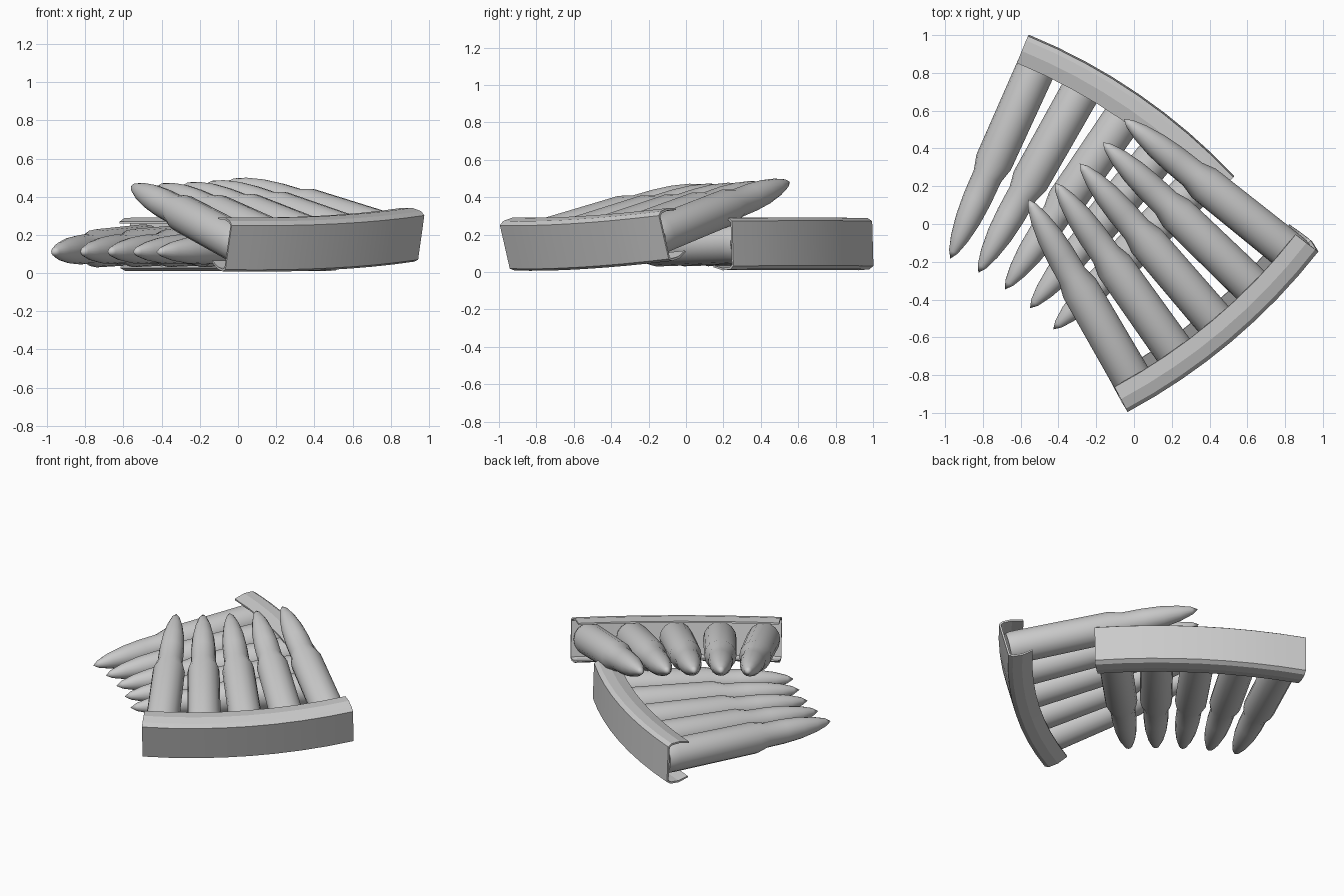
import bpy, bmesh, math
from mathutils import Vector, Matrix

cube = bpy.data.objects.get("Cube")
if cube:
    bpy.data.objects.remove(cube, do_unlink=True)

grey = bpy.data.materials.new("plain_grey")
grey.use_nodes = True
COLOUR = (0.6, 0.6, 0.6, 1)
grey.diffuse_color = COLOUR
grey.node_tree.nodes["Principled BSDF"].inputs["Base Color"].default_value = COLOUR

RADIUS = 3.1                 # arc of the clip's back wall
HALF = math.radians(12.3)    # half of the arc's angle
STEP = math.radians(5.15)    # angle between cartridges
THICK = 0.012


def make_object(name, bm, frame, angle):
    bmesh.ops.recalc_face_normals(bm, faces=bm.faces)
    mesh = bpy.data.meshes.new(name)
    bm.to_mesh(mesh)
    bm.free()
    mesh.materials.append(grey)
    obj = bpy.data.objects.new(name, mesh)
    bpy.context.collection.objects.link(obj)
    obj.matrix_world = frame
    bpy.ops.object.select_all(action="DESELECT")
    obj.select_set(True)
    bpy.context.view_layer.objects.active = obj
    bpy.ops.object.shade_smooth_by_angle(angle=math.radians(angle))
    return obj


def clip(name, frame):
    # C-shaped channel swept along an arc: local y points out, z is the height
    half = [(0, 0.12), (0.025, 0.137), (0.085, 0.14), (0.155, 0.122)]
    inner = [(0.155, 0.112), (0.085, 0.14 - THICK), (0.03, 0.137 - THICK), (THICK, 0.115)]
    section = half + inner
    section += [(d, -h) for d, h in reversed(inner)] + [(d, -h) for d, h in reversed(half)]
    bm = bmesh.new()
    rings = []
    segments = 8
    for i in range(segments + 1):
        a = HALF * (2 * i / segments - 1)
        rings.append([bm.verts.new(((RADIUS - d) * math.sin(a), (RADIUS - d) * math.cos(a), h))
                      for d, h in section])
    n = len(section)
    for a, b in zip(rings, rings[1:]):
        for k in range(n):
            bm.faces.new((a[k], a[(k + 1) % n], b[(k + 1) % n], b[k]))
    bm.faces.new(rings[0])
    bm.faces.new(rings[-1])
    make_object(name, bm, frame, 12)


def cartridge(name, frame, angle):
    # Lathe: distance from the arc's centre, radius
    profile = [(3.07, 0.098), (3.04, 0.104), (3.0, 0.105), (2.41, 0.1), (2.33, 0.079),
               (2.2, 0.077), (2.08, 0.068), (1.97, 0.049), (1.89, 0.025)]
    sides = 16
    bm = bmesh.new()
    rings = [[bm.verts.new((r * math.cos(k * math.tau / sides), y,
                            r * math.sin(k * math.tau / sides))) for k in range(sides)]
             for y, r in profile]
    for a, b in zip(rings, rings[1:]):
        for k in range(sides):
            j = (k + 1) % sides
            bm.faces.new((a[k], a[j], b[j], b[k]))
    bm.faces.new(rings[0])
    tip = bm.verts.new((0, 1.85, 0))
    for k in range(sides):
        bm.faces.new((rings[-1][k], rings[-1][(k + 1) % sides], tip))
    make_object(name, bm, frame @ Matrix.Rotation(-angle, 4, "Z"), 25)


def loaded_clip(prefix, arc_middle, outward, along):
    # Frame whose origin is the arc's centre
    y = Vector(outward).normalized()
    x = Vector(along)
    x = (x - x.dot(y) * y).normalized()
    z = x.cross(y)
    rot = Matrix((x, y, z)).transposed().to_4x4()
    frame = Matrix.Translation(Vector(arc_middle) - RADIUS * y) @ rot
    clip(prefix + "_clip", frame)
    for i in range(5):
        cartridge(f"{prefix}_cartridge_{i + 1}", frame, (i - 2) * STEP)


# One loaded clip lies flat, the other leans on it
loaded_clip("lower", (0.025, 0.683, 0.155), (0.567, 0.824, 0.035), (0.824, -0.567, 0))
loaded_clip("upper", (0.5, -0.596, 0.142), (0.629, -0.732, -0.255), (-0.762, -0.646, -0.04))
